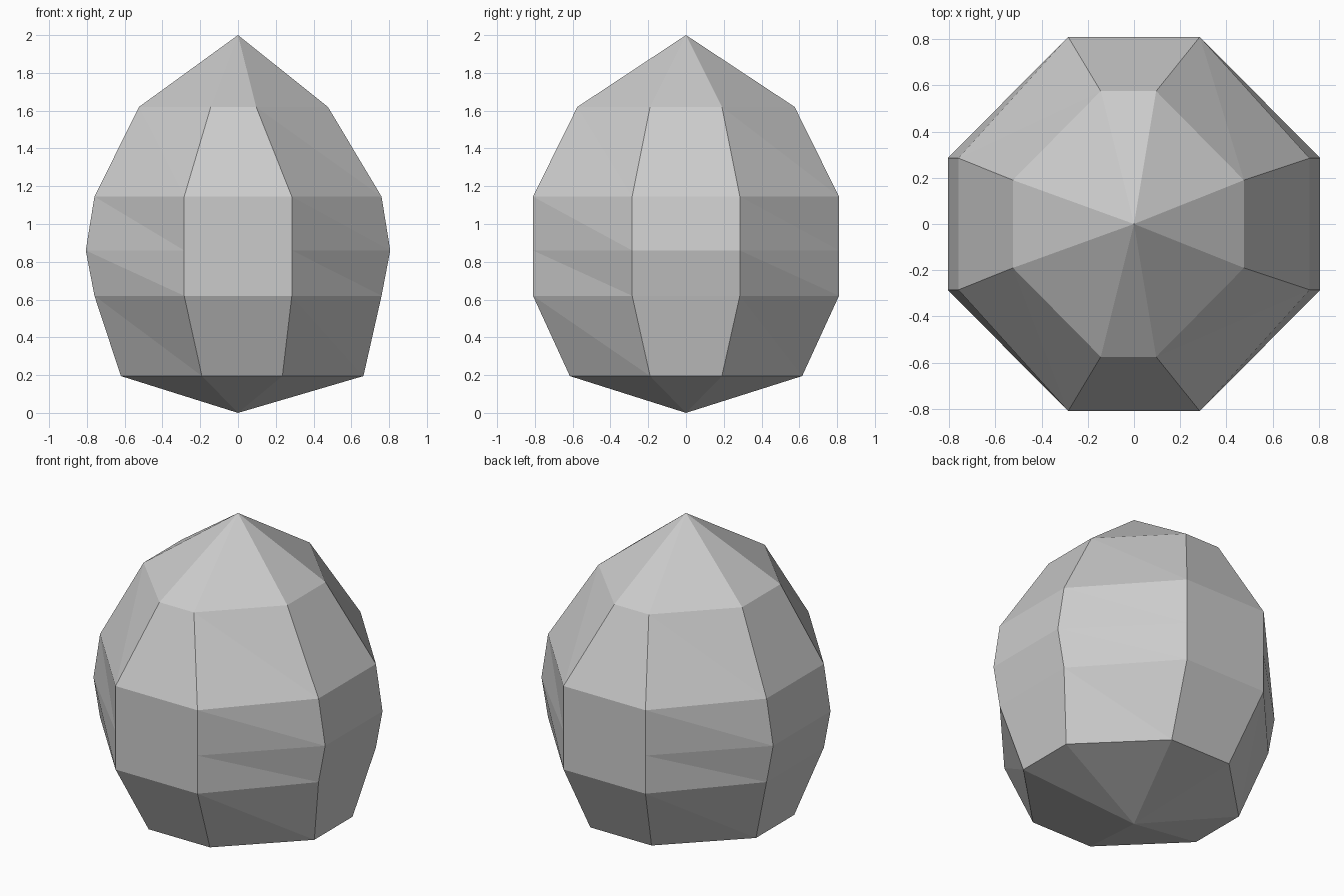
import bpy
import bmesh

cube = bpy.data.objects.get("Cube")
if cube:
    bpy.data.objects.remove(cube, do_unlink=True)

grey = bpy.data.materials.new("plain grey")
grey.use_nodes = True
colour = (0.6, 0.6, 0.6, 1)
grey.diffuse_color = colour
grey.node_tree.nodes["Principled BSDF"].inputs["Base Color"].default_value = colour


def octagon(bm, z, half_x, half_y, flat_x, flat_y, shift=0.0):
    """Eight-sided ring with flats facing the four axes, counterclockwise."""
    corners = [(flat_x, -half_y), (half_x, -flat_y)]
    corners += [(x, -y) for x, y in reversed(corners)]
    corners += [(-x, -y) for x, y in corners]
    return [bm.verts.new((x + shift, y, z)) for x, y in corners]


# Faceted body: stacked rings, from bottom to top
bm = bmesh.new()
rings = [
    octagon(bm, 0.195, 0.642, 0.615, 0.213, 0.19, 0.022),
    octagon(bm, 0.62, 0.76, 0.81, 0.285, 0.285),
    octagon(bm, 0.86, 0.806, 0.81, 0.285, 0.285),
    octagon(bm, 1.145, 0.76, 0.81, 0.285, 0.285),
    octagon(bm, 1.62, 0.5, 0.575, 0.12, 0.19, -0.024),
]
base = bm.verts.new((0, 0, 0))
tip = bm.verts.new((0, 0, 2))

for i in range(8):
    j = (i + 1) % 8
    # Side bands, each panel split along the same diagonal
    for low, high in zip(rings, rings[1:]):
        bm.faces.new((low[i], low[j], high[i]))
        bm.faces.new((low[j], high[j], high[i]))
    # Pointed ends
    bm.faces.new((rings[0][j], rings[0][i], base))
    bm.faces.new((rings[-1][i], rings[-1][j], tip))

bmesh.ops.recalc_face_normals(bm, faces=bm.faces[:])
mesh = bpy.data.meshes.new("faceted_stone")
bm.to_mesh(mesh)
bm.free()
mesh.materials.append(grey)
stone = bpy.data.objects.new("faceted_stone", mesh)
bpy.context.collection.objects.link(stone)
